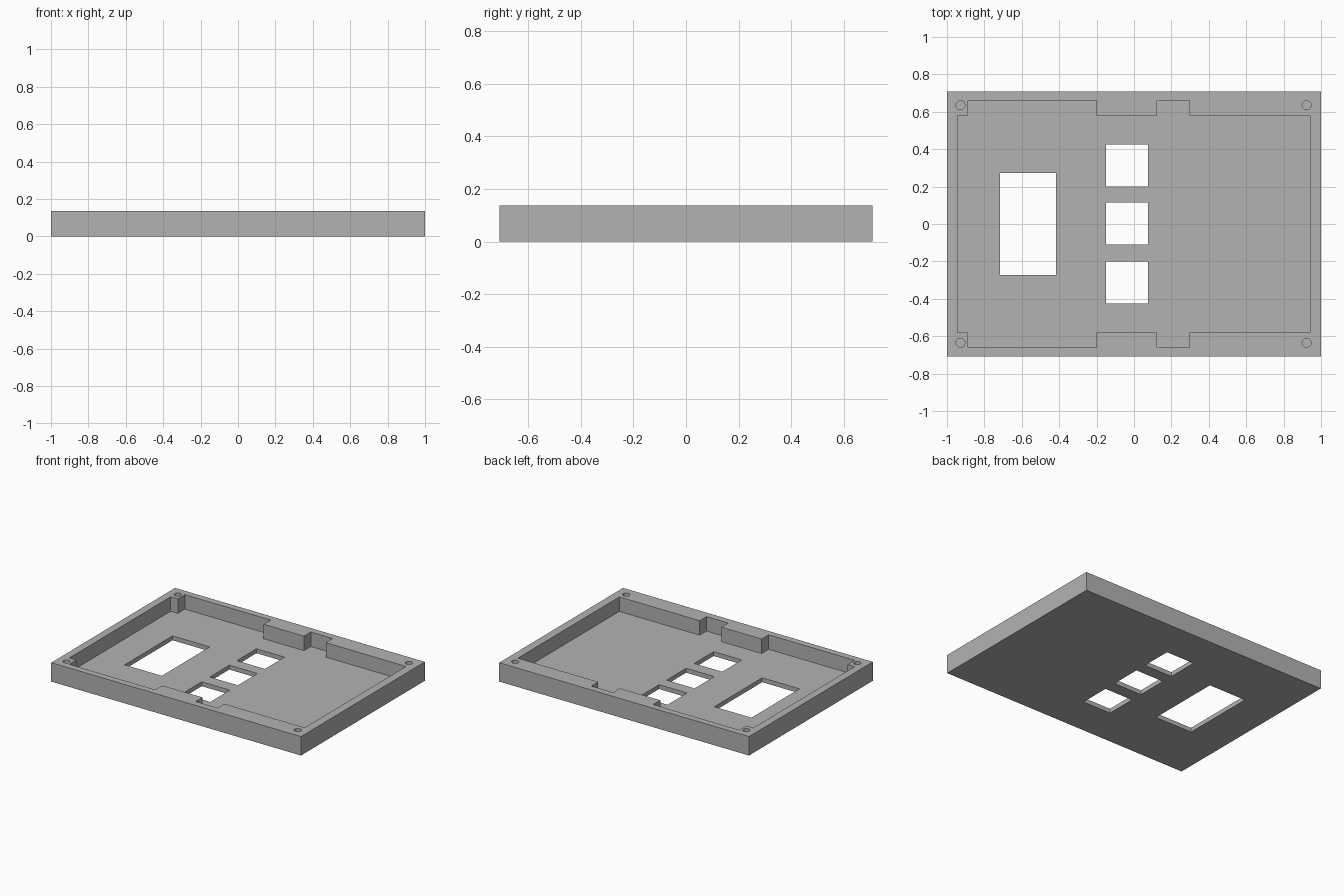
import bpy
import bmesh
import math

if "Cube" in bpy.data.objects:
    bpy.data.objects.remove(bpy.data.objects["Cube"], do_unlink=True)

HALF_Y, HEIGHT, FLOOR = 0.708, 0.137, 0.032

grey = bpy.data.materials.new("light grey plastic")
grey.use_nodes = True
colour = (0.45, 0.45, 0.45, 1)
grey.diffuse_color = colour
grey.node_tree.nodes["Principled BSDF"].inputs["Base Color"].default_value = colour


def prism(name, outline, z0, z1):
    """Extrude a flat outline from z0 up to z1."""
    bm = bmesh.new()
    base = bm.faces.new([bm.verts.new((x, y, z0)) for x, y in outline])
    grown = bmesh.ops.extrude_face_region(bm, geom=[base])["geom"]
    tops = [v for v in grown if isinstance(v, bmesh.types.BMVert)]
    bmesh.ops.translate(bm, verts=tops, vec=(0, 0, z1 - z0))
    bmesh.ops.recalc_face_normals(bm, faces=bm.faces)
    mesh = bpy.data.meshes.new(name)
    bm.to_mesh(mesh)
    bm.free()
    mesh.materials.append(grey)
    obj = bpy.data.objects.new(name, mesh)
    bpy.context.collection.objects.link(obj)
    return obj


def rectangle(x0, x1, y0, y1):
    return [(x0, y0), (x1, y0), (x1, y1), (x0, y1)]


def circle(cx, cy, r, n=32):
    return [(cx + r * math.cos(math.tau * i / n), cy + r * math.sin(math.tau * i / n))
            for i in range(n)]


def cut(target, outline, z0, z1):
    """Subtract a prism from the target and discard the cutter."""
    cutter = prism("cutter", outline, z0, z1)
    cutter.hide_render = True
    mod = target.modifiers.new("cut", "BOOLEAN")
    mod.operation, mod.solver, mod.object = "DIFFERENCE", "EXACT", cutter
    bpy.context.view_layer.objects.active = target
    bpy.ops.object.modifier_apply(modifier=mod.name)
    bpy.data.objects.remove(cutter, do_unlink=True)


# Solid tray block
tray = prism("enclosure_tray", rectangle(-1, 1, -HALF_Y, HALF_Y), 0, HEIGHT)

# Stepped cavity, mirrored front to back
back_wall = [(0.94, 0.58), (0.297, 0.58), (0.297, 0.658), (0.122, 0.658), (0.122, 0.58),
             (-0.2, 0.58), (-0.2, 0.66), (-0.888, 0.66), (-0.888, 0.58), (-0.945, 0.58)]
front_wall = [(x, -y) for x, y in reversed(back_wall)]
cut(tray, back_wall + front_wall, FLOOR, 0.3)

# Large display window and three square button windows through the floor
cut(tray, rectangle(-0.716, -0.418, -0.274, 0.274), -0.1, 0.1)
for y in (-0.312, 0.003, 0.313):
    cut(tray, rectangle(-0.15, 0.075, y - 0.112, y + 0.112), -0.1, 0.1)

# Blind screw holes in the corners
for x in (-0.928, 0.923):
    for y in (-0.635, 0.635):
        cut(tray, circle(x, y, 0.024), FLOOR, 0.3)
